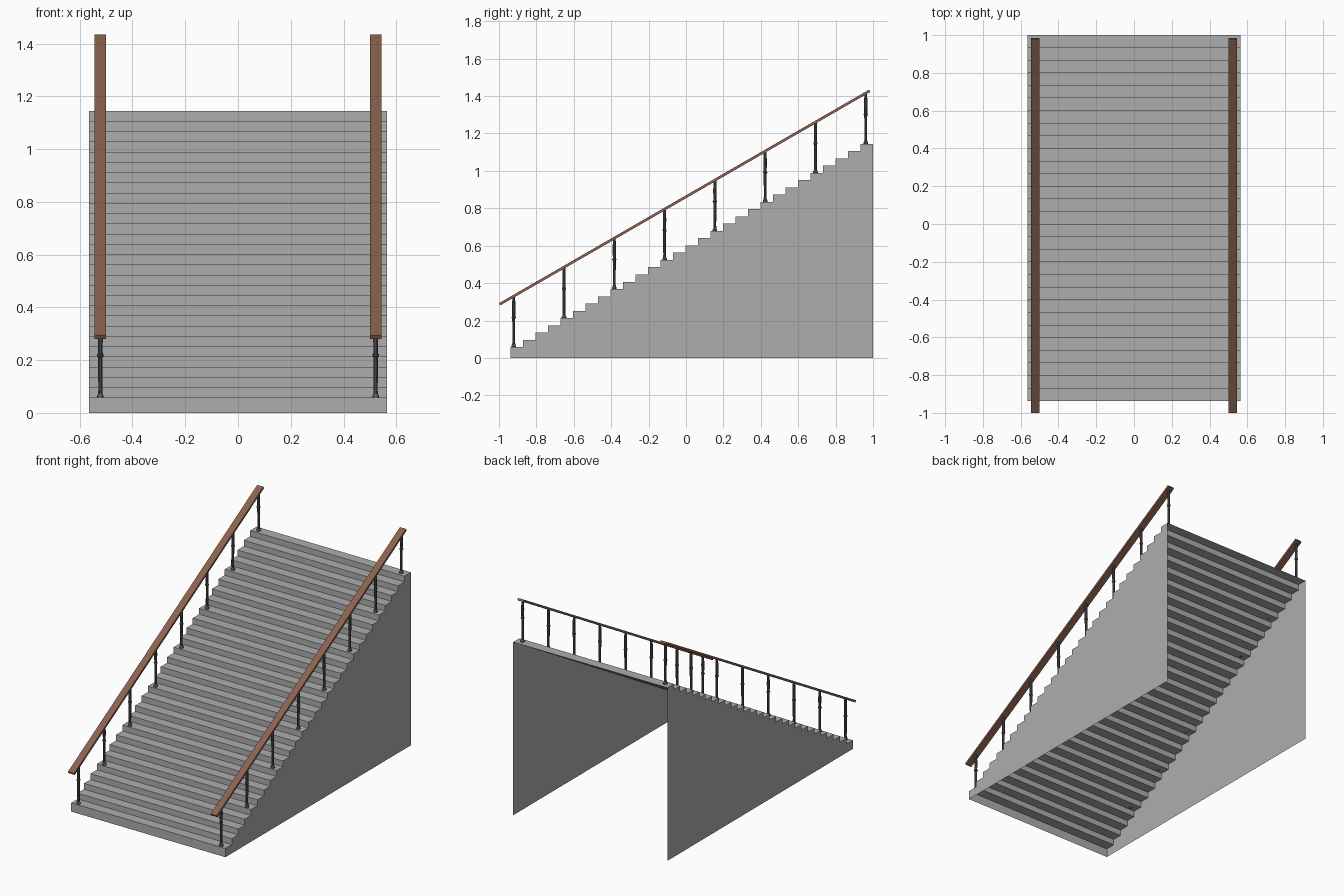
import bpy, bmesh, math
from mathutils import Matrix, Vector

if "Cube" in bpy.data.objects:
    bpy.data.objects.remove(bpy.data.objects["Cube"])

STEPS = 29
FRONT, BACK, HALF_W = -0.937, 1.0, 0.564
RUN = (BACK - FRONT) / STEPS
FIRST, RISE = 0.058, 0.0388
RAIL_X = 0.522
RAIL_LOW, RAIL_HIGH = Vector((0, -0.996, 0.287)), Vector((0, 0.982, 1.428))


def material(name, rgb):
    m = bpy.data.materials.new(name)
    m.diffuse_color = (*rgb, 1)
    m.use_nodes = True
    m.node_tree.nodes["Principled BSDF"].inputs["Base Color"].default_value = m.diffuse_color
    return m


stone = material("grey concrete", (0.42, 0.42, 0.42))
metal = material("dark metal", (0.10, 0.10, 0.10))
wood = material("brown wood", (0.26, 0.125, 0.078))


def finish(bm, name, mat):
    me = bpy.data.meshes.new(name)
    bm.to_mesh(me)
    bm.free()
    me.materials.append(mat)
    ob = bpy.data.objects.new(name, me)
    bpy.context.collection.objects.link(ob)
    return ob


# Stair shell: stepped sheet and two side walls, open at back and bottom
profile = [(FRONT, 0.0)]
for k in range(STEPS):
    z = FIRST + RISE * k
    profile += [(FRONT + RUN * k, z), (FRONT + RUN * (k + 1), z)]
bm = bmesh.new()
left = [bm.verts.new((-HALF_W, y, z)) for y, z in profile]
right = [bm.verts.new((HALF_W, y, z)) for y, z in profile]
for i in range(len(profile) - 1):
    bm.faces.new((left[i], right[i], right[i + 1], left[i + 1]))
# each wall is one strip per step, running down to the floor
for side, x in ((left, -HALF_W), (right, HALF_W)):
    for k in range(STEPS):
        a, b = side[1 + 2 * k], side[2 + 2 * k]
        quad = [bm.verts.new((x, a.co.y, 0)), bm.verts.new((x, b.co.y, 0)),
                bm.verts.new(b.co), bm.verts.new(a.co)]
        bm.faces.new(quad if x > 0 else quad[::-1])
bmesh.ops.remove_doubles(bm, verts=bm.verts, dist=1e-5)
walls = [f for f in bm.faces if abs(f.normal.x) > 0.9 or
         abs(f.calc_center_median().x) > HALF_W - 0.01]
bmesh.ops.dissolve_faces(bm, faces=walls)
bm.normal_update()
finish(bm, "stair_shell", stone)

# Turned baluster profile: radius, height fraction
POST = [(0.0, 0.0), (0.013, 0.0), (0.013, 0.025), (0.009, 0.05), (0.0075, 0.10),
        (0.0085, 0.56), (0.012, 0.57), (0.012, 0.59), (0.0085, 0.60),
        (0.0095, 0.80), (0.0075, 1.0), (0.0, 1.0)]
SIDES = 10


def add_post(bm, x, y, z0, z1):
    rings = []
    for r, t in POST:
        rings.append([bm.verts.new((x + r * math.cos(2 * math.pi * i / SIDES),
                                    y + r * math.sin(2 * math.pi * i / SIDES),
                                    z0 + (z1 - z0) * t)) for i in range(SIDES)])
    for a, b in zip(rings, rings[1:]):
        for i in range(SIDES):
            j = (i + 1) % SIDES
            bm.faces.new((a[i], a[j], b[j], b[i]))


slope = RAIL_HIGH - RAIL_LOW
for label, sx in (("left", -1), ("right", 1)):
    # Posts on every fourth step
    bm = bmesh.new()
    for n in range(8):
        y = -0.921 + 1.882 / 7 * n
        top = RAIL_LOW.z + (y - RAIL_LOW.y) * slope.z / slope.y
        add_post(bm, sx * RAIL_X, y, FIRST + RISE * 4 * n, top)
    bmesh.ops.remove_doubles(bm, verts=bm.verts, dist=1e-5)
    posts = finish(bm, label + "_posts", metal)
    for p in posts.data.polygons:
        p.use_smooth = False

    # Sloping flat handrail
    bm = bmesh.new()
    bmesh.ops.create_cube(bm, size=1)
    centre = (RAIL_LOW + RAIL_HIGH) / 2 + Vector((sx * RAIL_X, 0, 0))
    bm.transform(Matrix.Translation(centre)
                 @ Matrix.Rotation(math.atan2(slope.z, slope.y), 4, 'X')
                 @ Matrix.Diagonal((0.045, slope.length, 0.014, 1)))
    finish(bm, label + "_handrail", wood)
